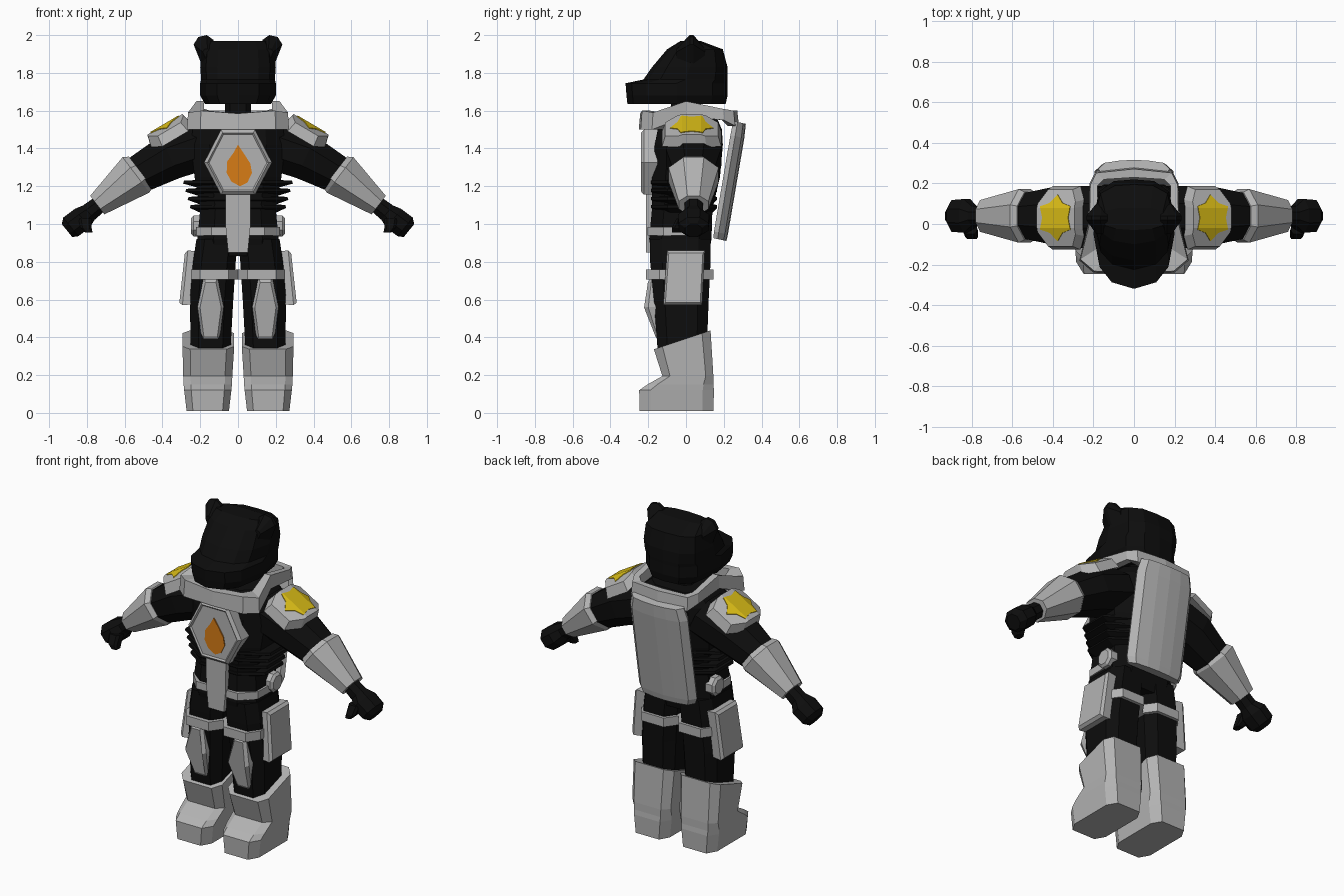
import bpy, bmesh, math
from mathutils import Vector


def material(name, rgb):
    m = bpy.data.materials.new(name)
    m.diffuse_color = (*rgb, 1)
    return m


BLACK = material("black_suit", (0.004, 0.004, 0.004))
GREY = material("grey_armour", (0.45, 0.45, 0.45))
YELLOW = material("yellow_badge", (0.68, 0.49, 0.008))
ORANGE = material("orange_flame", (0.68, 0.2, 0.008))


def finish(name, bm, mat):
    bmesh.ops.recalc_face_normals(bm, faces=bm.faces[:])
    me = bpy.data.meshes.new(name)
    bm.to_mesh(me)
    bm.free()
    me.materials.append(mat)
    ob = bpy.data.objects.new(name, me)
    bpy.context.collection.objects.link(ob)
    return ob


def loft(name, rings, mat, pair=False, cyclic=False):
    """Skin a stack of equal rings; pair=True also builds the mirrored twin."""
    for side, sx in (("right_", 1), ("left_", -1)) if pair else (("", 1),):
        bm = bmesh.new()
        rows = [[bm.verts.new((sx * p[0], p[1], p[2])) for p in r] for r in rings]
        n = len(rows[0])
        links = list(zip(rows, rows[1:])) + ([(rows[-1], rows[0])] if cyclic else [])
        for a, b in links:
            for i in range(n):
                j = (i + 1) % n
                bm.faces.new((a[i], a[j], b[j], b[i]))
        if not cyclic:
            bm.faces.new(rows[0])
            bm.faces.new(rows[-1])
        finish(side + name, bm, mat)


def octagon(cx, cy, hx, hy, z, cut=0.4, tilt=0.0):
    k = 1 - cut
    pts = [(-k, -1), (k, -1), (1, -k), (1, k), (k, 1), (-k, 1), (-1, k), (-1, -k)]
    return [(cx + hx * x, cy + hy * y, z + tilt * y) for x, y in pts]


def mirrored(half):
    """Close a half outline whose first and last points lie on x = 0."""
    return half + [(-p[0], *p[1:]) for p in half[-2:0:-1]]


def limb(name, sections, mat, sides=8):
    """Sections: (x, z, half depth, half thickness) along a slanted limb."""
    d = Vector((sections[-1][0] - sections[0][0], 0, sections[-1][1] - sections[0][1])).normalized()
    up = Vector((-d.z, 0, d.x))
    rings = []
    for x, z, hy, ht in sections:
        ring = []
        for i in range(sides):
            a = 2 * math.pi * (i + 0.5) / sides
            ring.append(Vector((x, 0.04, z)) + up * ht * math.sin(a) * 1.06
                        + Vector((0, hy * math.cos(a) * 1.06, 0)))
        rings.append(ring)
    loft(name, rings, mat, pair=True)


# Head with a broad muzzle
PLAN = [(0, 0), (0.55, 0.06), (0.85, 0.2), (1, 0.5), (0.87, 0.85), (0.5, 0.98), (0, 1)]
HEAD = [(1.635, -0.31, 0.21, 0.175), (1.68, -0.315, 0.22, 0.2), (1.745, -0.32, 0.22, 0.2),
        (1.765, -0.225, 0.22, 0.195), (1.83, -0.18, 0.22, 0.2), (1.925, -0.1, 0.195, 0.19),
        (1.968, -0.03, 0.08, 0.165)]
loft("head", [mirrored([(hw * x, yf + (yb - yf) * t, z) for x, t in PLAN])
              for z, yf, yb, hw in HEAD], BLACK)
loft("neck", [octagon(0, 0, 0.07, 0.08, z) for z in (1.5, 1.66)], BLACK)

# Ears, thickest at their base
EAR = [(0.235, 1.95), (0.21, 1.99), (0.165, 2.0), (0.13, 1.975), (0.14, 1.85), (0.195, 1.85)]
loft("ear", [[(0.16 + (x - 0.16) * s, y, 1.89 + (z - 1.89) * s) for x, z in EAR]
             for y, s in ((-0.05, 0.35), (0.02, 1), (0.04, 1), (0.1, 0.35))], BLACK, pair=True)

# Torso
loft("torso", [octagon(0, cy, hx, hy, z) for z, cy, hx, hy in (
    (0.83, -0.03, 0.2, 0.15), (0.92, -0.03, 0.215, 0.165), (1.08, -0.02, 0.2, 0.16),
    (1.25, 0.0, 0.23, 0.18), (1.42, 0.015, 0.25, 0.18), (1.5, 0.02, 0.24, 0.17),
    (1.57, 0.02, 0.16, 0.14))], BLACK)

# Folded bellows on the flanks
for i in range(4):
    z, hx = 1.08 + 0.043 * i, 0.255 + 0.012 * i
    loft("bellows_%d" % (i + 1), [octagon(0, -0.01, w, h, z + dz, 0.5) for dz, w, h in (
        (-0.02, 0.2, 0.15), (0.005, hx, 0.175), (0.02, hx - 0.005, 0.175), (0.025, 0.2, 0.15))], BLACK)

# Collar frame
OUT = [(0, -0.25, 1.5, 1.585), (0.2, -0.24, 1.5, 1.6), (0.27, -0.18, 1.5, 1.59),
       (0.225, 0, 1.57, 1.65), (0.22, 0.2, 1.55, 1.61), (0.19, 0.26, 1.52, 1.6), (0, 0.28, 1.52, 1.6)]
INN = [(0, -0.19), (0.16, -0.19), (0.18, -0.12), (0.18, 0), (0.18, 0.19), (0.15, 0.22), (0, 0.23)]
loft("collar", [mirrored(r) for r in (
    [(x, y, a) for x, y, a, b in OUT], [(x * 0.98, y * 0.97, b) for x, y, a, b in OUT],
    [(x, y, o[3]) for (x, y), o in zip(INN, OUT)],
    [(x, y, o[2]) for (x, y), o in zip(INN, OUT)])], GREY, cyclic=True)

# Arms, gauntlets, hands
limb("upper_arm", [(0.17, 1.42, 0.15, 0.13), (0.36, 1.355, 0.15, 0.125), (0.55, 1.25, 0.11, 0.1)], BLACK)
limb("gauntlet", [(0.515, 1.275, 0.12, 0.105), (0.54, 1.26, 0.135, 0.12),
                  (0.745, 1.1, 0.08, 0.063)], GREY)
limb("hand", [(0.72, 1.115, 0.05, 0.045), (0.79, 1.06, 0.05, 0.05), (0.825, 1.03, 0.085, 0.065),
              (0.885, 0.985, 0.08, 0.065), (0.905, 0.965, 0.045, 0.045)], BLACK)
loft("thumb", [octagon(0.81, -0.01, 0.035, 0.04, 1.03), octagon(0.805, -0.04, 0.03, 0.035, 0.98),
               octagon(0.79, -0.05, 0.02, 0.025, 0.955)], BLACK, pair=True)

# Shoulder pads folded over the arm, each with a star badge
ALONG, NORMAL = Vector((0.862, 0, -0.507)), Vector((0.507, 0, 0.862))


def folded(name, outline, mat, lift, drop, sx):
    bm = bmesh.new()
    bm.faces.new([bm.verts.new((u, v, 0)) for u, v in outline])
    for v in (-0.05, 0.05):
        bmesh.ops.bisect_plane(bm, geom=bm.verts[:] + bm.edges[:] + bm.faces[:],
                               plane_co=(0, v, 0), plane_no=(0, 1, 0))
    ext = bmesh.ops.extrude_face_region(bm, geom=bm.faces[:])["geom"]
    top = {g for g in ext if isinstance(g, bmesh.types.BMVert)}
    for p in bm.verts:
        u, v = p.co.x, p.co.y
        w = lift - 0.38 * max(0, abs(v) - 0.05)
        if p not in top:
            w -= drop
            if drop > 0.02:
                u, v = 0.108 + (u - 0.108) * 1.14, v * 1.12
        q = Vector((0.295, 0.03, 1.582)) + ALONG * u + NORMAL * w + Vector((0, v, 0))
        p.co = (sx * q.x, q.y, q.z)
    finish(name, bm, mat)


PAD = [(0, -0.08), (0.03, -0.14), (0.17, -0.14), (0.215, -0.07),
       (0.215, 0.07), (0.17, 0.14), (0.03, 0.14), (0, 0.08)]
STAR = [(0.108 + 0.1 * r * math.sin(a), 0.115 * r * math.cos(a))
        for a, r in ((math.pi * i / 6, 0.74 if i % 2 else 1) for i in range(12))]
for side, sx in (("right", 1), ("left", -1)):
    folded(side + "_shoulder_pad", PAD, GREY, 0, 0.06, sx)
    folded(side + "_star_badge", STAR, YELLOW, 0.004, 0.006, sx)

# Chest plate with recessed face and flame
HEXA = [(0.18, 1.325), (0.09, 1.5), (-0.09, 1.5), (-0.18, 1.325), (-0.09, 1.155), (0.09, 1.155)]
loft("chest_plate", [[(x * s, y, 1.325 + (z - 1.325) * s) for x, z in HEXA] for y, s in (
    (-0.15, 1), (-0.222, 1), (-0.238, 0.9), (-0.23, 0.85))], GREY)
FLAME = [(0, 1.42), (0.03, 1.375), (0.065, 1.32), (0.074, 1.27), (0.05, 1.22), (0.01, 1.2),
         (-0.035, 1.225), (-0.06, 1.27), (-0.058, 1.33), (-0.025, 1.375)]
loft("chest_flame", [[(x, y, z) for x, z in FLAME] for y in (-0.229, -0.236)], ORANGE)

# Front strap, belt and hip discs
loft("front_strap", [[(x, y, z) for x, z in ((-0.067, 1.17), (0.067, 1.17), (0.065, 0.98),
     (0.052, 0.85), (-0.052, 0.85), (-0.065, 0.98))] for y in (-0.16, -0.213)], GREY)
BELT = [(0, -0.205), (0.14, -0.205), (0.22, -0.12), (0.225, 0.04), (0, 0.04)]
loft("belt", [mirrored([(x, y, z) for x, y in BELT]) for z in (0.94, 0.985)], GREY)
loft("hip_disc", [[(x, 0.03 + r * math.cos(math.pi * (i + 0.5) / 4),
                    0.99 + r * math.sin(math.pi * (i + 0.5) / 4)) for i in range(8)]
                  for x, r in ((0.19, 0.06), (0.235, 0.06), (0.248, 0.045))], GREY, pair=True)

# Backpack leaning forward toward its base
PACK = [(0, 0), (0.18, 0), (0.195, 0.025), (0.16, 0.058), (0.08, 0.07), (0, 0.074)]
loft("backpack", [mirrored([(x * s, y0 + t * s, z - 0.2 * t) for x, t in PACK]) for z, y0, s in (
    (0.925, 0.145, 0.93), (0.96, 0.148, 1), (1.47, 0.235, 1), (1.545, 0.25, 0.9))], GREY)

# Legs, thigh straps and pockets
loft("leg", [octagon(0.145, -0.02, 0.105, 0.13, 0.33), octagon(0.14, -0.025, 0.115, 0.145, 0.6),
             octagon(0.125, -0.03, 0.113, 0.16, 0.8), octagon(0.11, -0.03, 0.11, 0.16, 0.92)],
     BLACK, pair=True)
loft("thigh_strap", [octagon(0.125, -0.033, 0.125, 0.178, z) for z in (0.705, 0.76)], GREY, pair=True)
POCKET = [(-0.1, 0.86), (0.1, 0.86), (0.085, 0.57), (-0.12, 0.57)]
loft("thigh_pocket", [[(x - 0.1 * (z - 0.715), -0.01 + (y + 0.01) * s, 0.715 + (z - 0.715) * s)
                       for y, z in POCKET] for x, s in ((0.22, 0.96), (0.28, 1), (0.296, 0.9))],
     GREY, pair=True)

# Knee guards
KNEE = [(0.035, 0.725, 0.02), (0.07, 0.56, 0), (0.045, 0.37, 0.06),
        (-0.045, 0.37, 0.06), (-0.07, 0.56, 0), (-0.035, 0.725, 0.02)]
loft("knee_guard", [[(0.145 + x * s, y + b, 0.55 + (z - 0.55) * s) for x, z, b in KNEE]
                    for y, s in ((-0.15, 1), (-0.2, 1), (-0.222, 0.8))], GREY, pair=True)

# Boots with stepped toes and tilted cuffs
loft("boot", [octagon(0.16, -0.05, 0.112, 0.195, 0.01, 0.3), octagon(0.16, -0.05, 0.125, 0.198, 0.12, 0.3),
              octagon(0.16, -0.03, 0.128, 0.175, 0.15, 0.3), octagon(0.16, 0.01, 0.13, 0.135, 0.195, 0.3),
              octagon(0.157, -0.02, 0.137, 0.15, 0.387, 0.3, 0.05)], GREY, pair=True)
